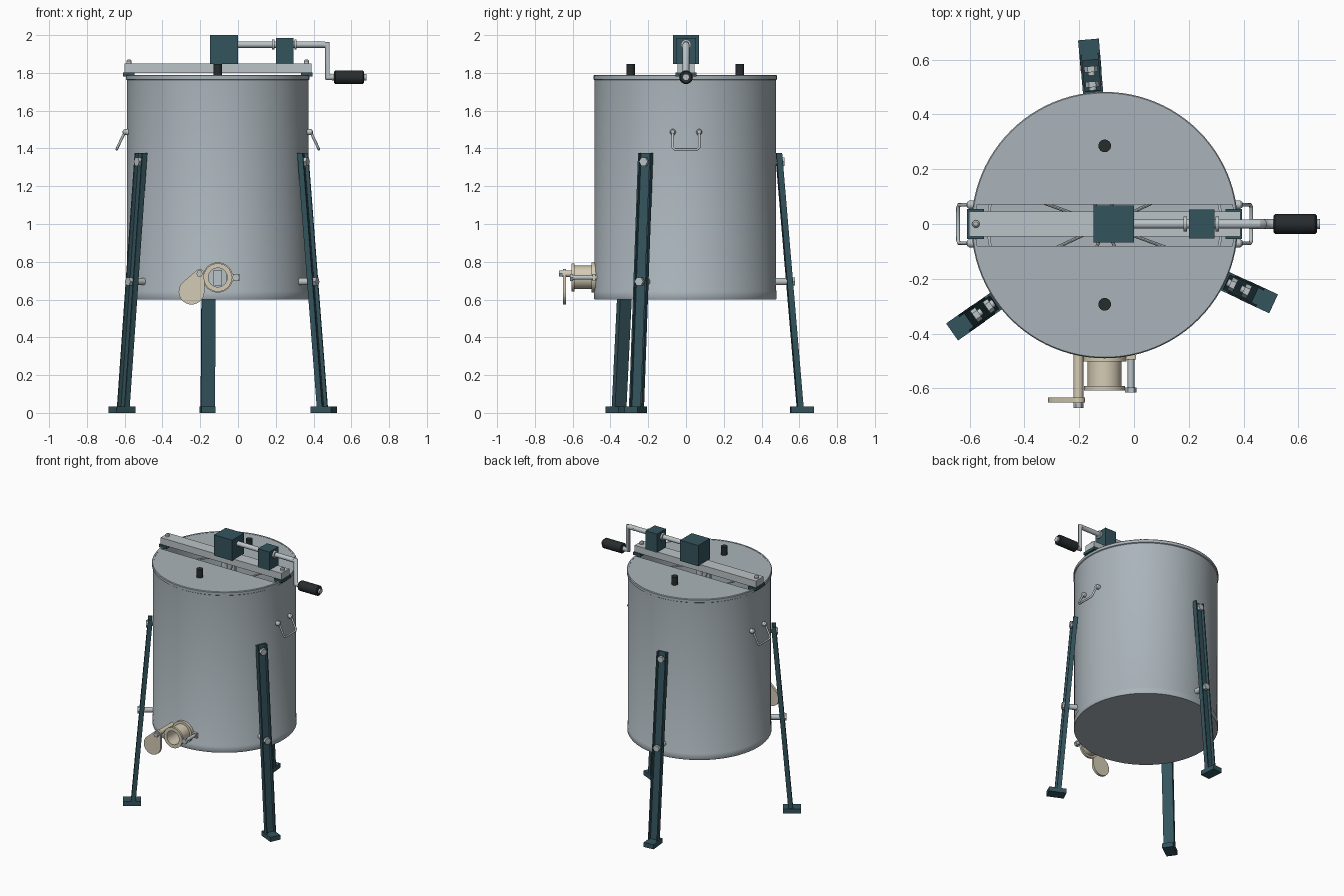
import bpy, bmesh, math
from mathutils import Vector

if "Cube" in bpy.data.objects:
    bpy.data.objects.remove(bpy.data.objects["Cube"])

CX, CY = -0.107, -0.004          # drum axis
R = 0.48                         # drum radius


def material(name, rgb):
    m = bpy.data.materials.new(name)
    m.diffuse_color = (*rgb, 1)
    m.use_nodes = True
    m.node_tree.nodes["Principled BSDF"].inputs["Base Color"].default_value = m.diffuse_color
    return m


STEEL = material("drum steel", (0.40, 0.455, 0.49))
LIGHT = material("light steel", (0.50, 0.55, 0.57))
TEAL = material("dark teal paint", (0.034, 0.088, 0.108))
BLACK = material("black plastic", (0.02, 0.025, 0.027))
BEIGE = material("beige plastic", (0.66, 0.60, 0.46))


def finish(name, bm, mat):
    bmesh.ops.remove_doubles(bm, verts=bm.verts, dist=1e-5)
    bmesh.ops.recalc_face_normals(bm, faces=bm.faces)
    me = bpy.data.meshes.new(name)
    bm.to_mesh(me)
    bm.free()
    me.polygons.foreach_set("use_smooth", [True] * len(me.polygons))
    me.set_sharp_from_angle(angle=math.radians(32))
    me.materials.append(mat)
    ob = bpy.data.objects.new(name, me)
    bpy.context.collection.objects.link(ob)
    return ob


def lathe(name, profile, origin, axis, mat, n=32, closed=False):
    """Revolve (radius, height) points round an axis."""
    bm = bmesh.new()
    q = Vector(axis).to_track_quat('Z', 'Y')
    o = Vector(origin)
    rings = []
    for r, h in profile:
        rings.append([bm.verts.new(o + q @ Vector((r * math.cos(2 * math.pi * i / n),
                      r * math.sin(2 * math.pi * i / n), h))) for i in range(n)])
    m = len(rings)
    for k in range(m if closed else m - 1):
        a, b = rings[k], rings[(k + 1) % m]
        for i in range(n):
            j = (i + 1) % n
            bm.faces.new((a[i], a[j], b[j], b[i]))
    return finish(name, bm, mat)


def rod(name, p0, p1, r, mat, n=20):
    d = Vector(p1) - Vector(p0)
    L = d.length
    return lathe(name, [(0, 0), (r, 0), (r, L), (0, L)], p0, d, mat, n)


def prism(name, pts, offset, mat):
    """Extrude a flat polygon by an offset vector."""
    bm = bmesh.new()
    f = bm.faces.new([bm.verts.new(p) for p in pts])
    g = bmesh.ops.extrude_face_region(bm, geom=[f])
    vs = [v for v in g["geom"] if isinstance(v, bmesh.types.BMVert)]
    bmesh.ops.translate(bm, verts=vs, vec=offset)
    if not f.is_valid or len(bm.faces) == len(pts) + 1:
        bm.faces.new([v for v in bm.verts if v not in vs])
    return finish(name, bm, mat)


def box(name, lo, hi, mat):
    x0, y0, z0 = lo
    x1, y1, z1 = hi
    return prism(name, [(x0, y0, z0), (x1, y0, z0), (x1, y1, z0), (x0, y1, z0)],
                 (0, 0, z1 - z0), mat)


def pipe(name, pts, r, mat):
    cu = bpy.data.curves.new(name, 'CURVE')
    cu.dimensions = '3D'
    cu.bevel_depth, cu.bevel_resolution, cu.use_fill_caps = r, 4, True
    sp = cu.splines.new('POLY')
    sp.points.add(len(pts) - 1)
    for p, c in zip(sp.points, pts):
        p.co = (*c, 1)
    cu.materials.append(mat)
    ob = bpy.data.objects.new(name, cu)
    bpy.context.collection.objects.link(ob)


# Drum: hollow shell with rolled rim and bottom band
lathe("drum", [(0, 0.60), (R, 0.60), (R + 0.003, 0.605), (R + 0.003, 0.645), (R, 0.65),
               (R, 1.762), (R + 0.006, 1.766), (R + 0.006, 1.785), (R + 0.002, 1.79),
               (R - 0.008, 1.79), (R - 0.008, 0.62), (0, 0.62)],
      (CX, CY, 0), (0, 0, 1), STEEL, 96)

# Lid halves with knobs, leaving a slot under the beam
for s, side in ((-1, "front"), (1, "back")):
    rl = R - 0.004
    a0 = math.asin(0.076 / rl)
    pts = []
    for i in range(49):
        a = a0 + (math.pi - 2 * a0) * i / 48
        pts.append((CX + rl * math.cos(a), CY + s * rl * math.sin(a), 1.778))
    prism(side + "_lid", pts, (0, 0, 0.010), STEEL)
    rod(side + "_lid_knob", (CX, CY + s * 0.289, 1.785), (CX, CY + s * 0.289, 1.847),
        0.023, BLACK, 24)

# Inner cage: shaft, rings and spoked frames
rod("cage_shaft", (CX, CY, 0.62), (CX, CY, 1.86), 0.02, LIGHT)
for z in (0.75, 1.62):
    lathe("cage_ring", [(0.42, z), (0.43, z), (0.43, z + 0.01), (0.42, z + 0.01)],
          (CX, CY, 0), (0, 0, 1), LIGHT, 48, True)
    for k in range(4):
        a = math.radians(25 + 45 * k)
        d = Vector((math.cos(a), math.sin(a), 0)) * 0.43
        c = Vector((CX, CY, z))
        rod("cage_spoke", c - d, c + d, 0.006, LIGHT, 8)
for k in range(8):
    a = math.radians(25 + 45 * k)
    x, y = CX + 0.425 * math.cos(a), CY + 0.425 * math.sin(a)
    rod("cage_upright", (x, y, 0.75), (x, y, 1.62), 0.006, LIGHT, 8)

# Cross beam with end brackets and nuts
box("cross_beam", (CX - 0.495, -0.045, 1.80), (CX + 0.495, 0.045, 1.85), LIGHT)
for s in (-1, 1):
    xa, xb = sorted((CX + s * 0.44, CX + s * 0.502))
    box("beam_bracket", (xa, -0.055, 1.782), (xb, 0.055, 1.802), TEAL)
    x = CX + s * 0.47
    lathe("beam_nut", [(0, 0), (0.014, 0), (0.014, 0.013), (0.008, 0.02), (0, 0.022)],
          (x, 0, 1.85), (0, 0, 1), LIGHT, 12)

# Gearbox, bearing block, drive shaft
box("gearbox", (-0.148, -0.068, 1.847), (0.0, 0.068, 2.0), TEAL)
box("bearing_block", (0.2, -0.052, 1.847), (0.293, 0.052, 1.985), TEAL)
AX = 1.95
rod("drive_shaft", (-0.01, 0, AX), (0.46, 0, AX), 0.017, LIGHT, 24)
for x in (0.18, 0.298):
    rod("shaft_collar", (x, 0, AX), (x + 0.013, 0, AX), 0.027, LIGHT, 24)

# Crank and grip
pipe("crank_arm", [(0.42, 0, AX), (0.472, 0, AX), (0.472, 0, 1.777), (0.52, 0, 1.777)],
     0.018, LIGHT)
lathe("crank_grip", [(0, 0), (0.03, 0), (0.036, 0.006), (0.036, 0.152), (0.03, 0.158), (0, 0.158)],
      (0.509, 0, 1.777), (1, 0, 0), BLACK, 28)
rod("grip_end", (0.66, 0, 1.777), (0.679, 0, 1.777), 0.018, LIGHT)

# Side carrying handles
for s in (-1, 1):
    xo = CX + s * 0.492
    xe = CX + s * 0.535
    pts = [(xo, -0.07, 1.487), (xe - s * .004, -0.07, 1.405), (xe, -0.06, 1.395),
           (xe, 0.06, 1.395), (xe - s * .004, 0.07, 1.405), (xo, 0.07, 1.487)]
    pipe("carry_handle", pts, 0.007, LIGHT)
    for y in (-0.07, 0.07):
        lathe("handle_mount", [(0, 0), (0.016, 0), (0.016, 0.025), (0.01, 0.034), (0, 0.036)],
              (CX + s * 0.468, y, 1.487), (s, 0, 0), LIGHT, 20)

# Three splayed channel legs with feet and bolts
for deg in (95, 215, 335):
    a = math.radians(deg)
    u = Vector((math.cos(a), math.sin(a), 0))
    t = Vector((-u.y, u.x, 0))
    C = Vector((CX, CY, 0))

    def plate(name, r0, r1, t0, t1):
        prof = [(r0, 1.375), (r1, 1.375), (r1 + 0.115, 0.02), (r0 + 0.115, 0.02)]
        prism(name, [C + u * r + t * t0 + Vector((0, 0, z)) for r, z in prof],
              t * (t1 - t0), TEAL)

    def radial(name, r0, r1, z, rad, n=20, mat=LIGHT):
        h = Vector((0, 0, z))
        rod(name, C + u * r0 + h, C + u * r1 + h, rad, mat, n)

    plate("leg_web", 0.481, 0.491, -0.036, 0.036)
    plate("leg_flange", 0.481, 0.512, -0.037, -0.029)
    plate("leg_flange", 0.481, 0.512, 0.029, 0.037)
    prism("foot", [C + u * r + t * w for r, w in
                   ((0.56, -0.038), (0.68, -0.038), (0.68, 0.038), (0.56, 0.038))],
          (0, 0, 0.034), TEAL)
    radial("upper_bolt", 0.465, 0.515, 1.33, 0.014)
    radial("upper_bolt_head", 0.505, 0.526, 1.33, 0.025, 6)
    radial("standoff", 0.465, 0.545, 0.695, 0.019)
    radial("lower_bolt", 0.54, 0.575, 0.695, 0.013)
    radial("lower_bolt_head", 0.56, 0.582, 0.695, 0.025, 6)

# Honey gate: hollow spout with flanges
VZ = 0.717
lathe("gate_spout", [(0.05, 0), (0.08, 0), (0.08, 0.027), (0.062, 0.027), (0.062, 0.117),
                     (0.075, 0.117), (0.075, 0.133), (0.05, 0.133)],
      (CX, -0.474, VZ), (0, -1, 0), BEIGE, 40, True)
box("spout_inner_bar", (CX - 0.022, -0.492, VZ - 0.045), (CX + 0.022, -0.484, VZ + 0.04), LIGHT)

# Gate pivot, paddle and clamp screw
PX, PZ = -0.203, 0.737
rod("gate_pivot", (PX, -0.46, PZ), (PX, -0.655, PZ), 0.018, BEIGE)
rod("pivot_nut", (PX, -0.65, PZ), (PX, -0.672, PZ), 0.018, LIGHT, 6)
bm = bmesh.new()
for x, z, r in ((-0.246, 0.642, 0.068), (PX, PZ, 0.024)):
    for i in range(36):
        b = 2 * math.pi * i / 36
        for y in (-0.634, -0.652):
            bm.verts.new((x + r * math.cos(b), y, z + r * math.sin(b)))
res = bmesh.ops.convex_hull(bm, input=bm.verts)
bmesh.ops.delete(bm, geom=list({v for v in res["geom_interior"] + res["geom_unused"]
                                if isinstance(v, bmesh.types.BMVert)}), context='VERTS')
finish("gate_paddle", bm, BEIGE)
rod("clamp_screw", (-0.011, -0.46, VZ), (-0.011, -0.6, VZ), 0.012, LIGHT)
rod("clamp_nut", (-0.011, -0.597, VZ), (-0.011, -0.615, VZ), 0.021, LIGHT, 6)
box("clamp_lug", (-0.06, -0.495, VZ - 0.018), (0.008, -0.478, VZ + 0.018), BEIGE)
